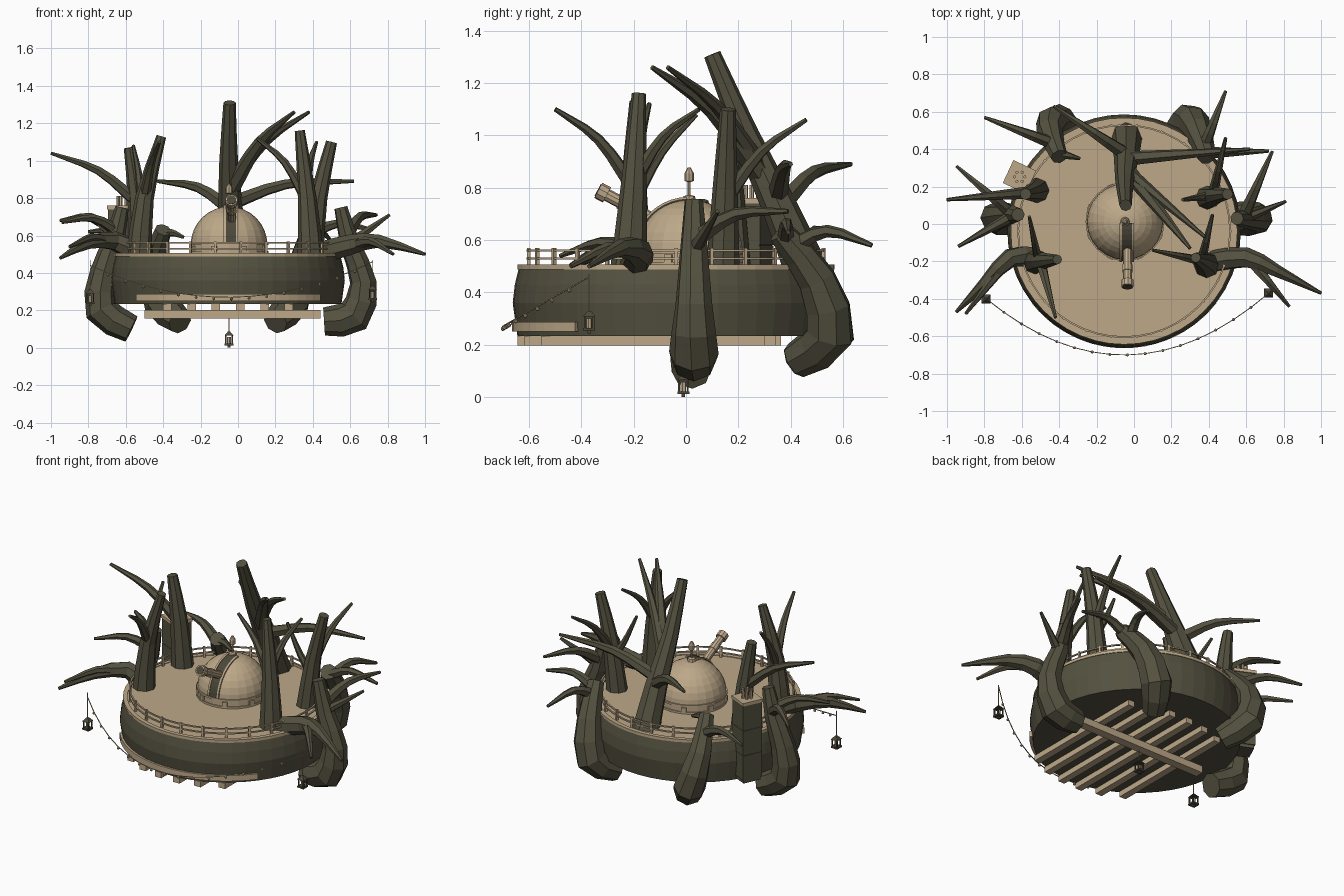
import bpy, bmesh, math
from math import sin, cos, pi, tau, radians
from mathutils import Vector, Matrix

cube = bpy.data.objects.get("Cube")
if cube:
    bpy.data.objects.remove(cube, do_unlink=True)


def material(name, colour):
    mat = bpy.data.materials.new(name)
    mat.use_nodes = True
    mat.diffuse_color = (*colour, 1)
    mat.node_tree.nodes["Principled BSDF"].inputs["Base Color"].default_value = (*colour, 1)
    return mat


BARK = material("dark bark", (0.089, 0.083, 0.051))
WOOD = material("pale wood", (0.51, 0.395, 0.25))
IRON = material("dark iron", (0.07, 0.063, 0.042))

CENTRE = Vector((-0.053, -0.038, 0))
DOME = Vector((-0.048, 0.012, 0.55))


def finish(name, bm, mat):
    bmesh.ops.recalc_face_normals(bm, faces=bm.faces[:])
    mesh = bpy.data.meshes.new(name)
    bm.to_mesh(mesh)
    bm.free()
    mesh.materials.append(mat)
    obj = bpy.data.objects.new(name, mesh)
    bpy.context.collection.objects.link(obj)
    return obj


def curve_points(points, steps):
    """Smooth path through points, each (x, y, z, radius)."""
    p = [Vector(q) for q in points]
    p = [2 * p[0] - p[1]] + p + [2 * p[-1] - p[-2]]
    out = []
    for a, b, c, d in zip(p, p[1:], p[2:], p[3:]):
        for i in range(steps):
            t = i / steps
            out.append(b + (c - a) * t / 2 + (a - b * 2.5 + c * 2 - d / 2) * t * t
                       + ((b - c) * 3 + d - a) * t ** 3 / 2)
    return out + [p[-2]]


def tube(bm, points, sides=7, steps=2):
    """Sweep a faceted tube along a smooth tapering path."""
    path = curve_points(points, steps)
    pos = [Vector(q[:3]) for q in path]
    side = None
    rings = []
    for i, centre in enumerate(pos):
        direction = (pos[min(i + 1, len(pos) - 1)] - pos[max(i - 1, 0)]).normalized()
        side = direction.orthogonal() if side is None else side - direction * side.dot(direction)
        side.normalize()
        up = direction.cross(side)
        rings.append([bm.verts.new(centre + (side * cos(tau * k / sides) + up * sin(tau * k / sides)) * path[i][3])
                      for k in range(sides)])
    for a, b in zip(rings, rings[1:]):
        for k in range(sides):
            n = (k + 1) % sides
            bm.faces.new((a[k], a[n], b[n], b[k]))
    bm.faces.new(rings[0])
    bm.faces.new(rings[-1])


def rod(bm, a, b, radius, sides=6):
    tube(bm, [(*a, radius), (*b, radius)], sides, 1)


def box(bm, centre, size, turn=0):
    m = Matrix.Translation(centre) @ Matrix.Rotation(turn, 4, "Z") @ Matrix.Diagonal((*size, 1))
    bmesh.ops.create_cube(bm, size=1, matrix=m)


def lathe(bm, centre, profile, sides, start=0, sweep=tau):
    """Turn a closed (radius, height) profile about a vertical axis."""
    full = sweep > tau - 0.001
    rows = []
    for k in range(sides if full else sides + 1):
        a = start + sweep * k / sides
        rows.append([bm.verts.new((centre[0] + r * cos(a), centre[1] + r * sin(a), z)) for r, z in profile])
    pairs = list(zip(rows, rows[1:])) + ([(rows[-1], rows[0])] if full else [])
    for a, b in pairs:
        for i in range(len(profile)):
            j = (i + 1) % len(profile)
            bm.faces.new((a[i], a[j], b[j], b[i]))
    if not full:
        bm.faces.new(rows[0])
        bm.faces.new(rows[-1])
    bmesh.ops.remove_doubles(bm, verts=bm.verts[:], dist=0.0002)


def tree(name, trunk, branches, sides=8):
    """Trunk path, then branches as (start, tip, lift, radius)."""
    bm = bmesh.new()
    tube(bm, trunk, sides)
    for start, tip, lift, radius in branches:
        s, t = Vector(start), Vector(tip)
        mid = s.lerp(t, 0.45) + Vector((0, 0, lift))
        tube(bm, [(*s, radius), (*mid, radius * 0.68), (*t, 0.009)], 6, 3)
    return finish(name, bm, BARK)


# Round floating base and pale deck
bm = bmesh.new()
lathe(bm, CENTRE, [(0, 0.233), (0.606, 0.233), (0.624, 0.36), (0.616, 0.43), (0.6, 0.495), (0, 0.495)], 48)
finish("platform_base", bm, BARK)
bm = bmesh.new()
lathe(bm, CENTRE, [(0, 0.494), (0.585, 0.494), (0.585, 0.502), (0, 0.502)], 48)
lathe(bm, CENTRE, [(0.58, 0.488), (0.606, 0.488), (0.606, 0.506), (0.58, 0.506)], 48)
finish("deck", bm, WOOD)
bm = bmesh.new()
lathe(bm, CENTRE, [(0.59, 0.25), (0.626, 0.25), (0.626, 0.287), (0.59, 0.287)], 20, radians(218), radians(104))
finish("front_skirt", bm, WOOD)

# Joists and cross beam below
bm = bmesh.new()
for i in range(6):
    x = 0.13 * (i - 2.5)
    half = math.sqrt(0.61 ** 2 - x * x)
    box(bm, CENTRE + Vector((x, -half * 0.17, 0.216)), (0.045, half * 1.66, 0.036))
box(bm, (-0.03, 0, 0.178), (0.94, 0.055, 0.045))
finish("support_beams", bm, WOOD)

# Railing
bm = bmesh.new()
for z in (0.53, 0.56):
    lathe(bm, CENTRE, [(0.562, z - 0.004), (0.571, z - 0.004), (0.571, z + 0.004), (0.562, z + 0.004)], 48)
for k in range(26):
    a = tau * k / 26
    box(bm, CENTRE + Vector((0.567 * cos(a), 0.567 * sin(a), 0.533)), (0.013, 0.013, 0.072), a)
finish("railing", bm, WOOD)

# Domed observatory
bm = bmesh.new()
r = 0.205
arc = [(r * cos(pi / 2 * i / 8), DOME.z + r * sin(pi / 2 * i / 8)) for i in range(9)]
lathe(bm, DOME, [(0, 0.5), (r, 0.5)] + arc, 24)
finish("dome", bm, WOOD)
bm = bmesh.new()
for z in (0.51, 0.555):
    lathe(bm, DOME, [(0.19, z - 0.006), (0.211, z - 0.006), (0.211, z + 0.006), (0.19, z + 0.006)], 24)
for k in range(8):
    a = tau * (k + 0.5) / 8
    box(bm, (DOME.x + 0.206 * cos(a), DOME.y + 0.206 * sin(a), 0.53), (0.016, 0.03, 0.03), a)
finish("dome_base_ring", bm, WOOD)


def dome_strip(name, x, width, radius, mat):
    bm = bmesh.new()
    for i in range(10):
        a, b = (radians(4 + 8.4 * n) for n in (i, i + 1))
        quad = [(DOME.x + x + s * width / 2, DOME.y - radius * cos(t), DOME.z + radius * sin(t))
                for s, t in ((-1, a), (1, a), (1, b), (-1, b))]
        bm.faces.new([bm.verts.new(q) for q in quad])
    bmesh.ops.remove_doubles(bm, verts=bm.verts[:], dist=0.0005)
    obj = finish(name, bm, mat)
    solid = obj.modifiers.new("thickness", "SOLIDIFY")
    solid.thickness, solid.offset = 0.009, 0


dome_strip("dome_slit", 0.01, 0.055, 0.207, IRON)
for s in (-1, 1):
    dome_strip("slit_frame", 0.01 + s * 0.033, 0.012, 0.211, WOOD)

# Telescope and finial
bm = bmesh.new()
foot, mouth = Vector((-0.035, -0.08, 0.655)), Vector((-0.035, -0.335, 0.79))
rod(bm, foot, mouth, 0.024, 10)
for t, wide in ((0.62, 0.028), (0.94, 0.033)):
    rod(bm, foot.lerp(mouth, t - 0.07), foot.lerp(mouth, t + 0.06), wide, 10)
finish("telescope", bm, WOOD)
bm = bmesh.new()
rod(bm, mouth, foot.lerp(mouth, 1.01), 0.026, 10)
finish("telescope_lens", bm, IRON)
bm = bmesh.new()
lathe(bm, DOME, [(0, 0.75), (0.026, 0.75), (0.022, 0.768), (0.006, 0.772), (0.006, 0.822), (0.018, 0.826),
                 (0.018, 0.855), (0.006, 0.877), (0, 0.877)], 8)
finish("finial", bm, WOOD)

# Tower with a pale lookout plate
tower = Vector((-0.612, 0.252, 0))
turn = radians(-25)
bm = bmesh.new()
for z in (0.34, 0.5, 0.66):
    box(bm, tower + Vector((0, 0, z)), (0.125, 0.125, 0.158), turn)
box(bm, tower + Vector((0, 0, 0.49)), (0.115, 0.115, 0.5), turn)
finish("tower", bm, BARK)
bm = bmesh.new()
box(bm, tower + Vector((0, 0, 0.75)), (0.135, 0.135, 0.02), turn)
for k in range(6):
    a = tau * k / 6
    spot = tower + Vector((0.028 * cos(a), 0.028 * sin(a), 0.75))
    rod(bm, spot, spot + Vector((0, 0, 0.06)), 0.009)
finish("tower_lookout", bm, WOOD)

# Great leaning tree at the back
tree("back_tree", [(-0.04, 0.47, 0.46, 0.085), (-0.04, 0.36, 0.72, 0.068), (-0.05, 0.23, 1.0, 0.05), (-0.045, 0.1, 1.31, 0.033)],
     [((-0.03, 0.28, 0.86), (0.3, -0.13, 1.26), 0.06, 0.045), ((-0.02, 0.27, 0.9), (0.38, -0.07, 1.26), 0.05, 0.035),
      ((-0.04, 0.37, 0.74), (-0.43, 0.63, 0.89), 0.05, 0.04), ((-0.04, 0.35, 0.77), (0.62, 0.4, 0.89), 0.05, 0.04)])

# Deck trees on both sides
tree("left_front_tree", [(0.39, -0.22, 0.47, 0.072), (0.37, -0.2, 0.8, 0.05), (0.33, -0.18, 1.16, 0.027)],
     [((0.37, -0.2, 0.78), (0.1, -0.14, 1.12), 0.06, 0.03), ((0.36, -0.2, 0.82), (0.42, 0.05, 1.1), 0.05, 0.028)])
tree("left_back_tree", [(0.39, 0.14, 0.47, 0.065), (0.43, 0.15, 0.8, 0.048), (0.5, 0.16, 1.1, 0.03)],
     [((0.42, 0.15, 0.75), (0.49, 0.46, 1.06), 0.05, 0.03), ((0.41, 0.15, 0.72), (0.26, 0.13, 1.0), -0.03, 0.028)])
tree("right_front_tree", [(-0.53, -0.2, 0.47, 0.07), (-0.5, -0.2, 0.8, 0.05), (-0.41, -0.19, 1.13, 0.026)],
     [((-0.5, -0.2, 0.8), (-0.42, -0.5, 1.1), 0.05, 0.03), ((-0.51, -0.2, 0.75), (-0.56, 0.04, 1.08), 0.04, 0.027)])
tree("right_back_tree", [(-0.52, 0.18, 0.47, 0.07), (-0.54, 0.17, 0.8, 0.05), (-0.58, 0.16, 1.07, 0.031)],
     [((-0.54, 0.17, 0.78), (-1, 0.13, 1.04), 0.05, 0.035)])

# Heavy hooked roots gripping the rim
tree("left_root", [(0.46, 0.03, 0.14, 0.075), (0.62, 0.03, 0.17, 0.095), (0.67, 0.03, 0.35, 0.072), (0.6, 0.03, 0.55, 0.055),
                   (0.55, 0.03, 0.75, 0.036)],
     [((0.58, 0.03, 0.6), (0.74, 0.39, 0.71), 0.05, 0.038), ((0.6, 0.03, 0.56), (0.81, 0.12, 0.71), 0, 0.03)])
tree("right_root", [(-0.57, 0.02, 0.1, 0.075), (-0.73, 0.03, 0.2, 0.09), (-0.72, 0.04, 0.4, 0.072), (-0.66, 0.05, 0.58, 0.055),
                    (-0.62, 0.05, 0.75, 0.036)],
     [((-0.65, 0.05, 0.6), (-0.95, 0.31, 0.68), 0.06, 0.036), ((-0.64, 0.05, 0.62), (-0.94, -0.12, 0.67), 0.05, 0.033)])
tree("left_back_root", [(0.2, 0.42, 0.14, 0.07), (0.29, 0.55, 0.24, 0.095), (0.34, 0.5, 0.45, 0.075), (0.39, 0.36, 0.63, 0.05)],
     [((0.37, 0.4, 0.57), (0.49, 0.71, 0.58), 0.06, 0.036), ((0.38, 0.38, 0.6), (0.72, 0.39, 0.63), 0.05, 0.034)])
tree("right_back_root", [(-0.31, 0.42, 0.14, 0.07), (-0.41, 0.55, 0.24, 0.095), (-0.45, 0.5, 0.45, 0.07), (-0.4, 0.36, 0.63, 0.045)],
     [((-0.43, 0.43, 0.55), (-0.8, 0.57, 0.62), 0.05, 0.036), ((-0.41, 0.38, 0.6), (-0.29, 0.35, 0.59), 0.02, 0.03)])

# Low limbs spreading outward past the rim
tree("left_low_limb", [(0.42, -0.2, 0.5, 0.06), (0.6, -0.18, 0.55, 0.056), (0.76, -0.25, 0.57, 0.035), (1, -0.37, 0.5, 0.009)],
     [((0.62, -0.19, 0.55), (0.83, -0.44, 0.5), 0.04, 0.034)], 7)
tree("right_low_limb", [(-0.53, -0.18, 0.5, 0.06), (-0.66, -0.18, 0.57, 0.052), (-0.8, -0.32, 0.56, 0.033), (-0.95, -0.47, 0.48, 0.009)],
     [((-0.68, -0.2, 0.56), (-0.9, -0.48, 0.54), 0.04, 0.032)], 7)


# Hanging lanterns
def lantern(name, x, y, z, hook):
    at = Vector((x, y, z))
    bm = bmesh.new()
    box(bm, at + Vector((0, 0, 0.005)), (0.046, 0.046, 0.01))
    box(bm, at - Vector((0, 0, 0.005)), (0.014, 0.014, 0.012))
    for sx in (-1, 1):
        for sy in (-1, 1):
            box(bm, at + Vector((sx * 0.017, sy * 0.017, 0.03)), (0.007, 0.007, 0.05))
    tube(bm, [(x, y, z + 0.053, 0.034), (x, y, z + 0.075, 0.008)], 4, 1)
    finish(name, bm, IRON)
    bm = bmesh.new()
    rod(bm, at + Vector((0, 0, 0.01)), at + Vector((0, 0, 0.045)), 0.011)
    rod(bm, at + Vector((0, 0, 0.07)), (x, y, hook), 0.003, 4)
    finish(name + "_candle_and_rope", bm, WOOD)


lantern("left_lantern", 0.72, -0.37, 0.255, 0.47)
lantern("right_lantern", -0.79, -0.4, 0.235, 0.47)
lantern("middle_lantern", -0.048, -0.01, 0.012, 0.17)

# Garland of small bulbs sagging across the front
bm = bmesh.new()
cord = [Vector((-0.79 + 1.51 * t, -0.4 + 0.03 * t - 1.26 * t * (1 - t), 0.44 + 0.02 * t - 0.72 * t * (1 - t)))
        for t in (i / 16 for i in range(17))]
tube(bm, [(*p, 0.003) for p in cord], 4, 1)
for p in cord[1:-1]:
    bmesh.ops.create_icosphere(bm, subdivisions=1, radius=0.009, matrix=Matrix.Translation(p - Vector((0, 0, 0.009))))
finish("garland", bm, WOOD)
